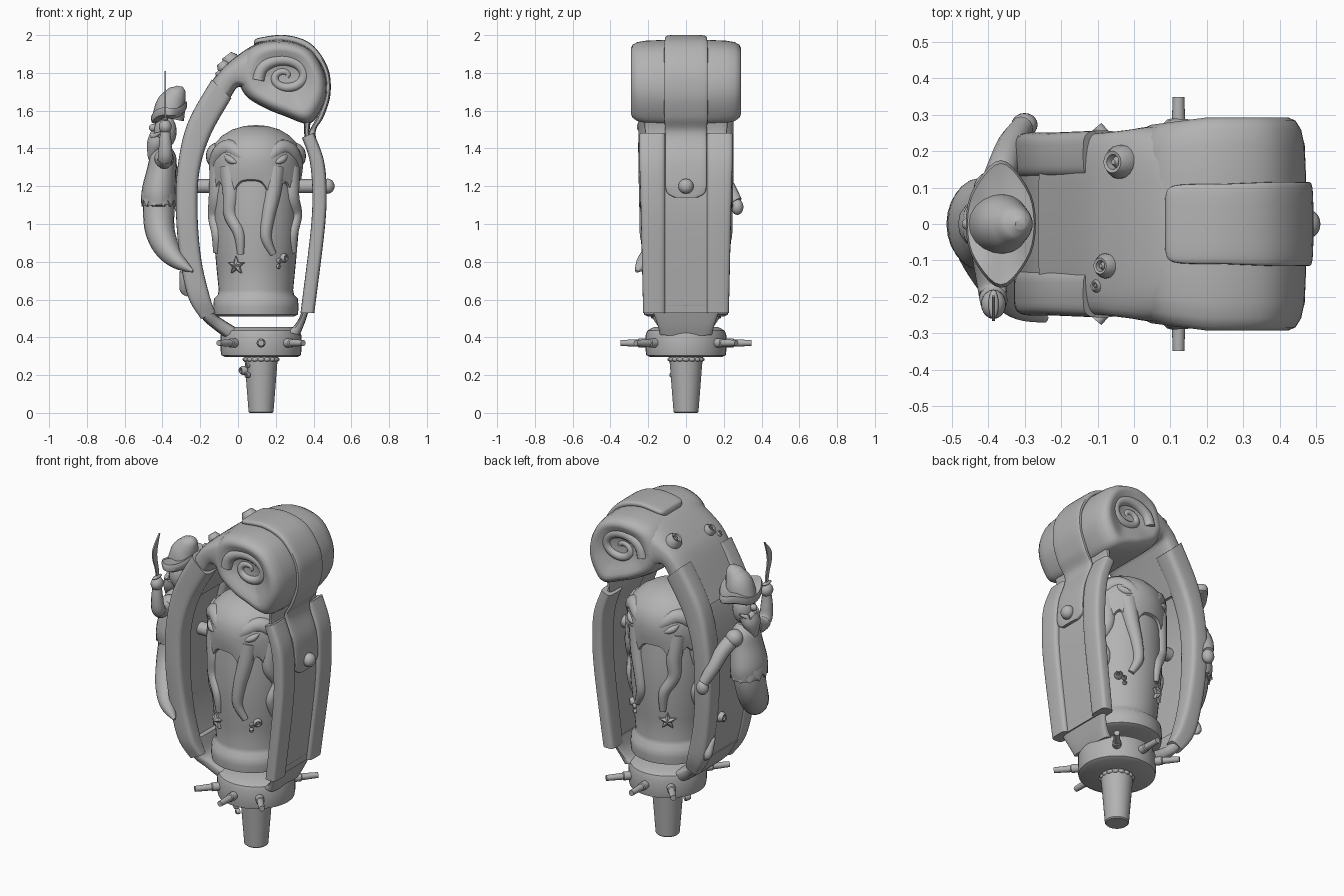
import bpy, bmesh
from math import sin, cos, pi, radians, copysign, exp, degrees
from mathutils import Vector, Matrix

if "Cube" in bpy.data.objects:
    bpy.data.objects.remove(bpy.data.objects["Cube"])

clay = bpy.data.materials.new("grey_clay")
clay.use_nodes = True
clay.diffuse_color = (0.45, 0.45, 0.45, 1)
clay.node_tree.nodes["Principled BSDF"].inputs["Base Color"].default_value = clay.diffuse_color
parts = []


def finish(name, bm):
    bmesh.ops.recalc_face_normals(bm, faces=bm.faces)
    mesh = bpy.data.meshes.new(name)
    bm.to_mesh(mesh)
    bm.free()
    mesh.materials.append(clay)
    ob = bpy.data.objects.new(name, mesh)
    bpy.context.collection.objects.link(ob)
    parts.append(ob)
    return ob


def loft(name, rings, matrix=None):
    bm = bmesh.new()
    rows = [[bm.verts.new(p) for p in ring] for ring in rings]
    n = len(rows[0])
    for a, b in zip(rows, rows[1:]):
        for i in range(n):
            bm.faces.new((a[i], a[(i + 1) % n], b[(i + 1) % n], b[i]))
    bm.faces.new(rows[0])
    bm.faces.new(rows[-1])
    if matrix:
        bm.transform(matrix)
    return finish(name, bm)


def smooth(rows, steps=6):
    """Pass a Catmull-Rom curve through rows of equal length."""
    rows = [Vector(r) for r in rows]
    pad = [rows[0]] + rows + [rows[-1]]
    out = []
    for a, b, c, d in zip(pad, pad[1:], pad[2:], pad[3:]):
        for k in range(steps):
            t = k / steps
            out.append(0.5 * (2 * b + (c - a) * t + (2 * a - 5 * b + 4 * c - d) * t * t
                              + (3 * b - a - 3 * c + d) * t ** 3))
    return out + [rows[-1]]


def facing(loc, normal):
    return Matrix.Translation(loc) @ Vector(normal).to_track_quat('Z', 'Y').to_matrix().to_4x4()


def revolve(name, profile, centre=(0, 0, 0), normal=(0, 0, 1), n=40):
    rings = [[(r * cos(2 * pi * i / n), r * sin(2 * pi * i / n), z) for i in range(n)]
             for r, z in profile]
    return loft(name, rings, facing(centre, normal))


def tube(name, rows, n=12, ywide=1, steps=6):
    """Round sweep along rows of x, y, z, radius."""
    path = smooth(rows, steps)
    rings = []
    for i, p in enumerate(path):
        t = (path[min(i + 1, len(path) - 1)].xyz - path[max(i - 1, 0)].xyz).normalized()
        ref = Vector((1, 0, 0)) if abs(t.y) > 0.8 else Vector((0, 1, 0))
        u = t.cross(ref).normalized()
        v = t.cross(u)
        rings.append([p.xyz + p[3] * (u * cos(2 * pi * k / n) + v * ywide * sin(2 * pi * k / n))
                      for k in range(n)])
    return loft(name, rings)


def blob(name, loc, size, normal=(0, 0, 1)):
    bm = bmesh.new()
    bmesh.ops.create_uvsphere(bm, u_segments=20, v_segments=12, radius=1)
    bm.transform(facing(loc, normal) @ Matrix.Diagonal((*size, 1)))
    return finish(name, bm)


def barnacle(loc, normal, r):
    revolve("barnacle", [(r, -r * 0.4), (r, r * 0.3), (r * 0.65, r * 0.9), (r * 0.45, r * 0.85),
                         (r * 0.35, r * 0.4), (r * 0.15, r * 0.8)], loc, normal, 16)


def band(name, rows, y0=None, depth=(0, 1), grow=0.0, wide=1.0):
    """Sweep a rounded slab; rows are outer x, z, inner x, z, half width."""
    rings = []
    for ox, oz, ix, iz, w in smooth(rows):
        o, i = Vector((ox, 0, oz)), Vector((ix, 0, iz))
        o, i = o.lerp(i, depth[0]), o.lerp(i, depth[1])
        w *= wide
        mid, half = (o + i) / 2, (o - i) / 2
        half += half.normalized() * grow
        lo, hi = (-w, w) if y0 is None else sorted((y0, copysign(w + grow, y0)))
        ring = []
        for k in range(32):
            c, s = cos(2 * pi * k / 32), sin(2 * pi * k / 32)
            c, s = copysign(abs(c) ** 0.5, c), copysign(abs(s) ** 0.5, s)
            ring.append(mid + half * c + Vector((0, (lo + hi) / 2 + (hi - lo) / 2 * s, 0)))
        rings.append(ring)
    return loft(name, rings)


# Curved frame with padded edge covers
left = [(-.07, .40, .0, .445, .13), (-.13, .445, -.08, .495, .15), (-.19, .50, -.125, .53, .18),
        (-.257, .61, -.155, .615, .21), (-.30, .81, -.20, .81, .225), (-.322, 1.05, -.22, 1.05, .24),
        (-.315, 1.29, -.21, 1.28, .245), (-.262, 1.53, -.15, 1.475, .245),
        (-.135, 1.76, -.04, 1.67, .25), (-.055, 1.85, .01, 1.725, .257),
        (.06, 1.935, .09, 1.66, .268), (.14, 1.965, .17, 1.65, .24)]
right = [(.42, 1.6, .34, 1.55, .25), (.395, 1.48, .345, 1.46, .24), (.447, 1.34, .385, 1.34, .24),
         (.462, 1.18, .40, 1.18, .235), (.452, .97, .392, .97, .23), (.397, .53, .338, .53, .22)]
right_foot = [(.385, .57, .345, .57, .19), (.365, .51, .325, .505, .165), (.345, .455, .295, .46, .148),
              (.325, .41, .26, .43, .14)]
band("left_frame_lower", left[:4])
band("left_frame_middle", left[2:9], depth=(.06, .7))
band("left_frame_upper", left[7:])
band("right_frame", right, depth=(.3, .85), wide=.9)
band("right_frame_foot", right_foot)
for side in (-1, 1):
    band("left_edge_cover", left[2:9], side * 0.125, grow=0.006)
    band("right_edge_cover", right[1:], side * 0.11, grow=0.007)

# Scroll, slightly narrower where it leaves the frame, with a spiral on each end
outline = [(-.01, 1.78), (.035, 1.905), (.12, 1.96), (.25, 1.972), (.38, 1.925), (.455, 1.81),
           (.47, 1.69), (.43, 1.585), (.37, 1.53), (.25, 1.57), (.14, 1.615), (.04, 1.68), (-.01, 1.78)]
loop = smooth(outline, 4)[:-1]
hub = Vector((.25, 1.78))
ends = [(.25, .15), (.258, .35), (.275, .55), (.29, .7), (.292, .78), (.283, .87), (.258, .94),
        (.215, .98), (.13, 1)]
rings = []
for y, s in [(-y, s) for y, s in ends] + ends[::-1]:
    ring = [hub + (p - hub) * s for p in loop]
    rings.append([(p.x, y * min(1, .91 + .45 * max(p.x, 0)), p.y) for p in ring])
loft("scroll", rings)
for side in (-1, 1):
    tube("scroll_spiral", [(hub.x + (.01 + .0085 * k) * cos(k * .6), side * (.241 + .001 * k),
                            hub.y + (.01 + .006 * k) * sin(k * .6), .014 + .0012 * k)
                           for k in range(17)], steps=3)

# Strap over the scroll and down the right side
strap = [(.085, 1.965, .085, 1.94, .07), (.11, 1.985, .11, 1.955, .105), (.25, 2.0, .25, 1.965, .11),
         (.385, 1.955, .37, 1.92, .115), (.475, 1.83, .45, 1.81, .115), (.49, 1.69, .46, 1.69, .115),
         (.455, 1.57, .42, 1.57, .115), (.41, 1.48, .375, 1.47, .11), (.452, 1.34, .42, 1.34, .11),
         (.466, 1.22, .435, 1.22, .11), (.464, 1.165, .435, 1.165, .1), (.462, 1.14, .435, 1.14, .06)]
band("strap", strap)

# Cross rod and end knob
tube("cross_rod", [(-.25, 0, 1.2, .037), (.46, 0, 1.2, .037)], 20)
blob("rod_knob", (.475, 0, 1.2), (.036, .04, .04))

# Base drum, stem and pegs
base_x = .122
revolve("base_drum", [(.19, .295), (.21, .305), (.214, .33), (.214, .41), (.205, .435), (.17, .455)],
        (base_x, 0, 0))
revolve("stem", [(.06, 0), (.066, .006), (.087, .275), (.09, .31)], (base_x, 0, 0))
for k in range(16):
    a = k * pi / 8
    blob("stem_collar_scallop", (base_x + .078 * cos(a), .078 * sin(a), .283), (.02, .02, .013))
for side in (-90, 90):
    for turn in (-40, 0, 40):
        a = radians(side + turn)
        revolve("peg", [(.024, .18), (.024, .25), (.019, .255), (.016, .348)],
                (base_x, 0, .37), (cos(a), sin(a), 0), 16)

# Barrel
bx = .095
revolve("barrel", [(.20, .51), (.222, .52), (.226, .56), (.222, .605), (.202, .625), (.197, .65),
                   (.210, .78), (.225, .95), (.228, 1.15), (.215, 1.3)], (bx, 0, 0))


def around(deg, z, r, side=-1):
    a = radians(deg)
    return Vector((bx + r * sin(a), side * r * cos(a), z))


# Draped octopus: domed head with a scalloped skirt running into the arms
arms = [[(-72, 1.3), (-74, 1.15), (-84, 1.04), (-70, .95), (-76, .85)],
        [(-44, 1.3), (-38, 1.16), (-38, 1.05), (-24, .95), (-22, .84)],
        [(30, 1.3), (24, 1.16), (17, 1.04), (14, .93), (25, .84)],
        [(64, 1.3), (60, 1.15), (72, 1.05), (62, .95), (68, .85)]]
roots = [s * (90 - arm[1][0]) for arm in arms for s in (-1, 1)]
n_head = 96
head_rings = []
for r, z, sag in [(.216, 1.225, 1), (.236, 1.235, .95), (.243, 1.28, .5), (.245, 1.33, .1), (.238, 1.385, 0),
                  (.215, 1.43, 0), (.178, 1.468, 0), (.125, 1.5, 0), (.06, 1.519, 0), (.01, 1.523, 0)]:
    ring = []
    for k in range(n_head):
        a = 2 * pi * k / n_head
        gap = min(abs((degrees(a) - root + 180) % 360 - 180) for root in roots)
        ring.append((bx + r * cos(a), r * sin(a), z - .11 * sag * exp(-(gap / 11) ** 2)))
    head_rings.append(ring)
loft("octopus_head", head_rings)
for side in (-1, 1):
    for arm in arms:
        tube("octopus_arm", [(*around(a, z, r, side), w) for (a, z), r, w in
                             zip(arm, (.2, .214, .219, .219, .215), (.055, .044, .036, .03, .018))])
    for turn in (-1, 1):
        tube("octopus_eye", [(*around(turn * a, z, r, side), w) for a, z, r, w in
                             [(25, 1.325, .243, .004), (31, 1.333, .24, .017), (38, 1.348, .238, .018),
                              (45, 1.37, .236, .004)]])
        tube("octopus_brow", [(*around(turn * a, z, r, side), w) for a, z, r, w in
                              [(14, 1.33, .222, .02), (25, 1.37, .208, .038), (42, 1.4, .198, .046),
                               (60, 1.38, .204, .05), (74, 1.32, .212, .045), (78, 1.24, .21, .035)]])
    blob("octopus_side_bulge", around(side * 90, 1.36, .205), (.06, .09, .07))

# Starfish and barnacles
for side in (-1, 1):
    n = around(-29, 0, 1, side) - Vector((bx, 0, 0))
    star = [[((.05 if k % 2 == 0 else .022) * s * sin(k * pi / 5),
              (.05 if k % 2 == 0 else .022) * s * cos(k * pi / 5), z) for k in range(10)]
            for s, z in [(1, -.01), (1, .008), (.15, .024)]]
    loft("starfish", star, facing(around(-29, .78, .213, side), n))
    for a, z, r in [(43, .82, .024), (35, .805, .014), (34, .775, .012)]:
        p = around(a, z, .215, side)
        barnacle(p, (p.x - bx, p.y, 0), r)
for loc, n, r in [((-.035, .17, 1.86), (-.6, 0, .8), .046), ((-.075, -.115, 1.83), (-.6, 0, .8), .034),
                  ((-.1, -.17, 1.795), (-.6, 0, .8), .018), ((-.30, .1, .85), (-1, 0, 0), .03),
                  ((-.29, .06, .82), (-1, 0, 0), .018), ((.03, -.05, .225), (-.8, -.6, 0), .024),
                  ((.05, -.07, .2), (-.5, -.9, 0), .016), ((.05, -.055, .25), (-.5, -.9, 0), .014)]:
    barnacle(loc, n, r)
tube("sea_leaf", [(-.265, .20, .62, .006), (-.285, .2, .65, .022), (-.29, .18, .70, .02),
                  (-.305, .16, .75, .004)])

# Sailor figure with a fish tail that curls round the front edge
tube("sailor_tail", [(-.415, 0, 1.16, .085), (-.42, -.01, 1.06, .083), (-.412, -.05, .96, .078),
                     (-.375, -.13, .87, .066), (-.315, -.215, .80, .042), (-.24, -.262, .75, .008)],
     20, 1.15)
tube("sailor_torso", [(-.42, 0, 1.10, .086), (-.42, 0, 1.17, .09), (-.405, 0, 1.28, .078),
                      (-.395, 0, 1.36, .068), (-.395, 0, 1.41, .035)], 20, 1.4)
skirt = [[(-.42 + (.09 + f) * cos(k * pi / 12), (.118 + f) * sin(k * pi / 12),
           z + (.018 * (-1) ** k if z < 1.12 else 0)) for k in range(24)]
         for f, z in [(-.01, 1.19), (.002, 1.16), (.004, 1.11), (-.012, 1.11)]]
loft("sailor_shirt_hem", skirt)
blob("sailor_head", (-.385, 0, 1.49), (.06, .065, .09))
blob("sailor_nose", (-.45, 0, 1.51), (.022, .018, .02))
tube("sailor_beard", [(-.42, 0, 1.46, .05), (-.44, 0, 1.41, .045), (-.465, 0, 1.34, .012)], 12, 1.3)
for side in (-1, 1):
    tube("sailor_moustache", [(-.45, side * .005, 1.475, .018), (-.445, side * .04, 1.465, .016),
                              (-.41, side * .075, 1.485, .005)])
    blob("sailor_shoulder", (-.39, side * .095, 1.345), (.05, .05, .05))

# Cocked hat with a thick wavy brim
brim = []
for s, dz in [(.3, -.03), (.8, -.03), (.97, -.015), (1, .008), (.95, .025), (.8, .02), (.3, .015)]:
    brim.append([(-.365 + .096 * s * cos(a), .165 * s * sin(a) * (1 + .06 * cos(4 * a)),
                  1.59 + dz + s * (.012 * cos(3 * a) + .025 * cos(a)))
                 for a in [k * pi / 18 for k in range(36)]])
loft("hat_brim", brim)
tube("hat_crown", [(-.37, 0, 1.56, .085), (-.355, 0, 1.63, .078), (-.33, 0, 1.68, .058),
                   (-.315, 0, 1.71, .04), (-.31, 0, 1.73, .015)], 20)

# Arms, hands and curved sword
tube("lowered_arm", [(-.385, .08, 1.345, .045), (-.36, .155, 1.29, .042), (-.335, .22, 1.2, .038),
                     (-.305, .268, 1.12, .03)])
blob("lowered_hand", (-.30, .272, 1.09), (.036, .032, .042))
tube("raised_arm", [(-.40, -.08, 1.35, .045), (-.39, -.165, 1.33, .04), (-.385, -.21, 1.36, .038),
                    (-.385, -.22, 1.43, .033), (-.385, -.22, 1.5, .025)])
blob("raised_hand", (-.385, -.22, 1.515), (.034, .04, .038))
blob("sword_guard", (-.385, -.22, 1.555), (.014, .04, .01))
blade = [(-.21, -.23, 1.53), (-.21, -.235, 1.6), (-.225, -.262, 1.68), (-.218, -.258, 1.74),
         (-.196, -.2, 1.81)]
loft("sword_blade", [[(-.389, a, z), (-.381, a, z), (-.381, b, z), (-.389, b, z)]
                     for a, b, z in smooth(blade, 4)])

# Smooth shading with sharp edges kept
bpy.ops.object.select_all(action='DESELECT')
for ob in parts:
    ob.select_set(True)
bpy.context.view_layer.objects.active = parts[0]
bpy.ops.object.shade_smooth_by_angle(angle=radians(40))
